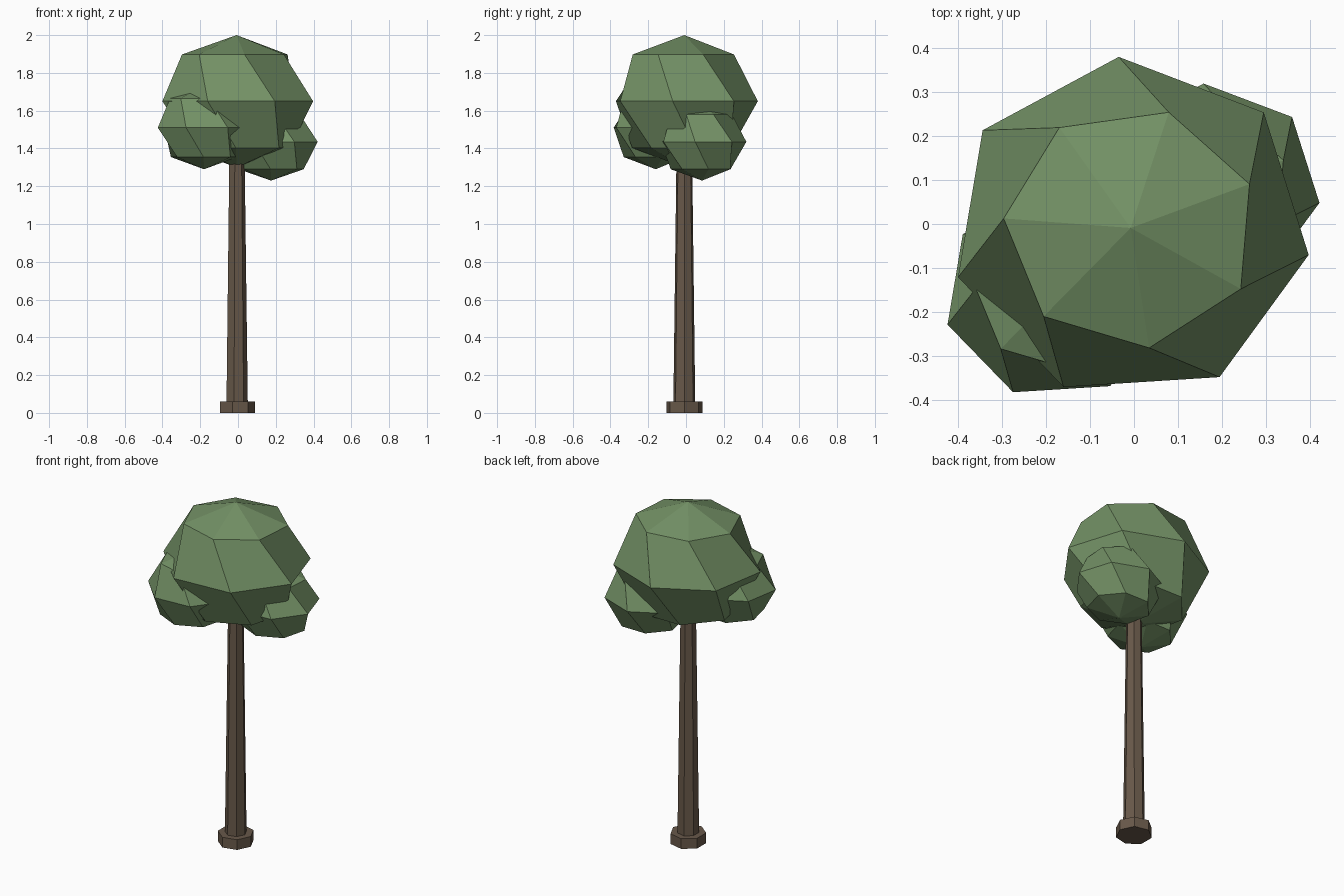
import bpy, bmesh
from math import sin, cos, pi

if "Cube" in bpy.data.objects:
    bpy.data.objects.remove(bpy.data.objects["Cube"])

SIDES = 7
TWIST = 0.37          # each foliage ring turns a little further than the one above
CX, CY = -0.0075, -0.009


def material(name, rgb):
    m = bpy.data.materials.new(name)
    m.diffuse_color = (*rgb, 1)
    m.use_nodes = True
    m.node_tree.nodes["Principled BSDF"].inputs["Base Color"].default_value = m.diffuse_color
    return m


leaf = material("leaf_green", (0.17, 0.28, 0.13))
bark = material("bark_brown", (0.14, 0.10, 0.068))


def finish(bm, name, mat):
    bmesh.ops.recalc_face_normals(bm, faces=bm.faces)
    mesh = bpy.data.meshes.new(name)
    bm.to_mesh(mesh)
    bm.free()
    mesh.materials.append(mat)
    ob = bpy.data.objects.new(name, mesh)
    bpy.context.collection.objects.link(ob)
    return ob


def ring(bm, centre, rx, ry, z, turn=0.0):
    return [bm.verts.new((centre[0] + rx * cos(turn + 2 * pi * k / SIDES),
                          centre[1] + ry * sin(turn + 2 * pi * k / SIDES), z))
            for k in range(SIDES)]


def bridge(bm, a, b):
    for k in range(SIDES):
        n = (k + 1) % SIDES
        bm.faces.new((a[k], a[n], b[n], b[k]))


def foliage(name, centre, radii):
    """Twisted low-poly ball: two poles and three rings."""
    x, y, z = centre
    rx, ry, rz = radii
    bm = bmesh.new()
    rings = [ring(bm, (x, y), rx * sin(i * pi / 4), ry * sin(i * pi / 4),
                  z + rz * cos(i * pi / 4), i * TWIST) for i in (1, 2, 3)]
    bridge(bm, rings[0], rings[1])
    bridge(bm, rings[1], rings[2])
    for r, pole_z in ((rings[0], z + rz), (rings[2], z - rz)):
        pole = bm.verts.new((x, y, pole_z))
        for k in range(SIDES):
            bm.faces.new((pole, r[k], r[(k + 1) % SIDES]))
    finish(bm, name, leaf)


def post(name, r_low, r_high, z_low, z_high):
    """Tapered seven-sided prism."""
    bm = bmesh.new()
    low = ring(bm, (CX, CY), r_low, r_low, z_low)
    high = ring(bm, (CX, CY), r_high, r_high, z_high)
    bridge(bm, low, high)
    bm.faces.new(low)
    bm.faces.new(high)
    finish(bm, name, bark)


# Trunk and its foot
post("trunk_base", 0.0975, 0.0975, 0.0, 0.06)
post("trunk", 0.06, 0.042, 0.0, 1.40)

# Main crown and two side clumps
foliage("main_crown", (CX, CY, 1.65), (0.41, 0.39, 0.35))
foliage("left_clump", (-0.18, -0.16, 1.51), (0.255, 0.24, 0.22))
foliage("right_clump", (0.175, 0.085, 1.435), (0.25, 0.235, 0.205))
